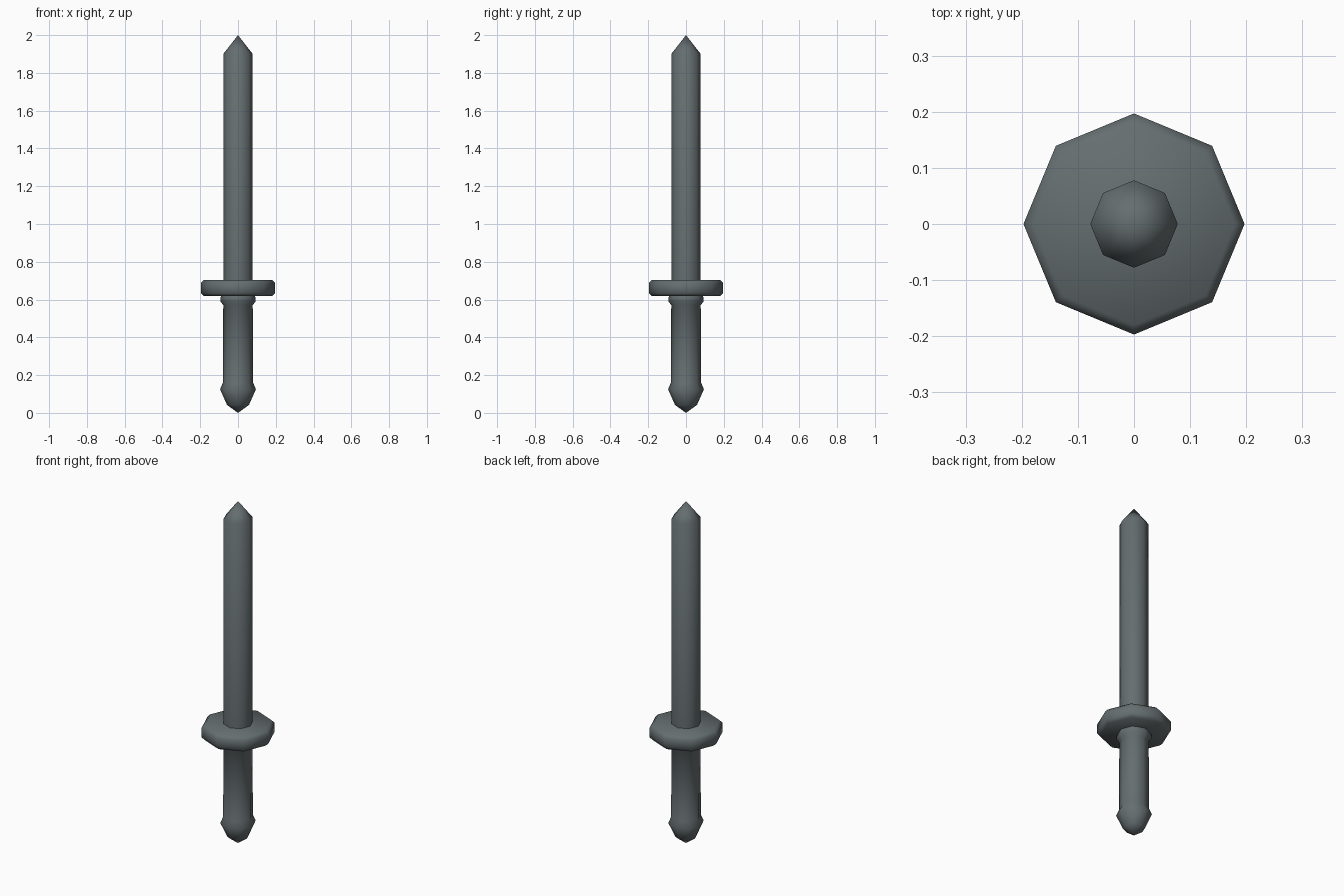
import bpy, bmesh, math

if "Cube" in bpy.data.objects:
    bpy.data.objects.remove(bpy.data.objects["Cube"])

SIDES = 8
steel = bpy.data.materials.new("dark_steel")
steel.diffuse_color = (0.13, 0.155, 0.162, 1)
steel.use_nodes = True
steel.node_tree.nodes["Principled BSDF"].inputs["Base Color"].default_value = steel.diffuse_color


def lathe(name, profile):
    """Turn (radius, z) points into an eight-sided closed solid."""
    bm = bmesh.new()
    rings = []
    for r, z in profile:
        n = 1 if r == 0 else SIDES
        rings.append([bm.verts.new((r * math.cos(2 * math.pi * i / SIDES),
                                    r * math.sin(2 * math.pi * i / SIDES), z))
                      for i in range(n)])
    for a, b in zip(rings, rings[1:]):
        for i in range(SIDES):
            j = (i + 1) % SIDES
            quad = [a[i % len(a)], a[j % len(a)], b[j % len(b)], b[i % len(b)]]
            bm.faces.new(list(dict.fromkeys(quad)))
    for ring in (rings[0], rings[-1]):
        if len(ring) > 1:
            bm.faces.new(ring)
    bmesh.ops.recalc_face_normals(bm, faces=bm.faces)
    mesh = bpy.data.meshes.new(name)
    bm.to_mesh(mesh)
    bm.free()
    mesh.materials.append(steel)
    obj = bpy.data.objects.new(name, mesh)
    bpy.context.collection.objects.link(obj)
    bpy.ops.object.select_all(action='DESELECT')
    obj.select_set(True)
    bpy.context.view_layer.objects.active = obj
    bpy.ops.object.shade_smooth_by_angle(angle=math.radians(50))
    return obj


# Grip with pointed pommel below and collar under the guard
lathe("grip", [(0, 0), (0.058, 0.042), (0.095, 0.125), (0.08, 0.16),
               (0.078, 0.57), (0.093, 0.59), (0.093, 0.61), (0.085, 0.63)])

# Wide disc guard with chamfered rims
lathe("guard", [(0.18, 0.618), (0.197, 0.635), (0.197, 0.687), (0.18, 0.704)])

# Straight blade with a pointed tip
lathe("blade", [(0.078, 0.69), (0.078, 1.90), (0, 2.0)])
